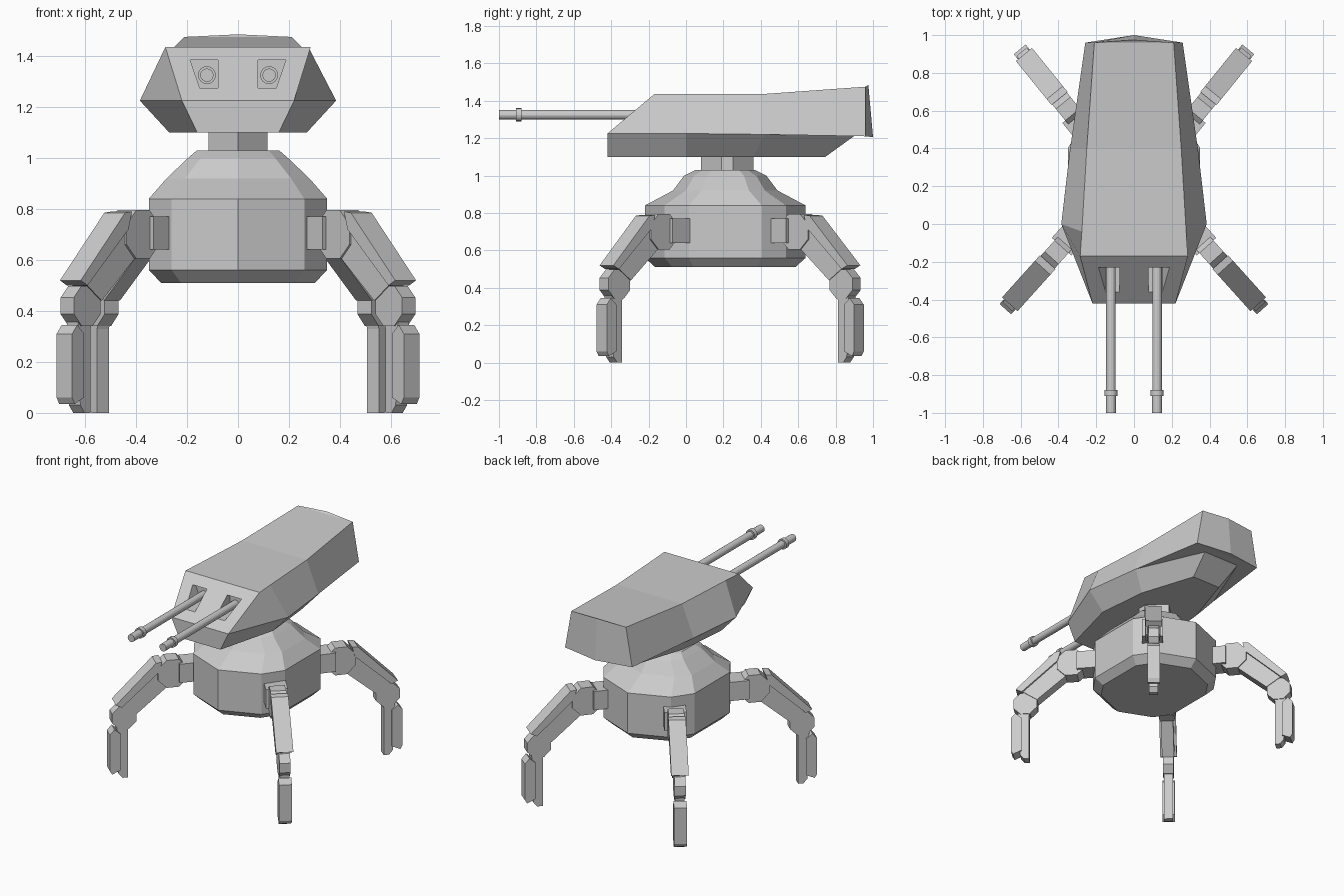
import bpy, bmesh
from math import sin, cos, pi, radians
from mathutils import Matrix

if "Cube" in bpy.data.objects:
    bpy.data.objects.remove(bpy.data.objects["Cube"])


def make(name, verts, faces, matrix=None):
    bm = bmesh.new()
    vs = [bm.verts.new(v) for v in verts]
    for f in faces:
        bm.faces.new([vs[i] for i in f])
    if matrix:
        bm.transform(matrix)
    bmesh.ops.recalc_face_normals(bm, faces=bm.faces)
    me = bpy.data.meshes.new(name)
    bm.to_mesh(me)
    bm.free()
    ob = bpy.data.objects.new(name, me)
    bpy.context.collection.objects.link(ob)
    return ob


def loft(name, rings, strip_caps=False, matrix=None):
    n = len(rings[0])
    verts = [v for r in rings for v in r]
    faces = [(k * n + i, k * n + (i + 1) % n, (k + 1) * n + (i + 1) % n, (k + 1) * n + i)
             for k in range(len(rings) - 1) for i in range(n)]
    for b in (0, n * (len(rings) - 1)):
        if strip_caps:   # strips joining mirrored points, for bent caps
            for i in range((n - 1) // 2):
                quad = (i, i + 1, n - 2 - i, n - 1 - i)
                faces.append([b + j for j in dict.fromkeys(quad)])
        else:
            faces.append(range(b, b + n))
    return make(name, verts, faces, matrix)


def mirror_ring(half):
    # half runs front to back at +x; points on x = 0 are kept once
    return half + [(-x, y, z) for x, y, z in reversed(half) if x > 1e-6]


def prism(name, profile, width, matrix=None):
    # profile in (x, z), extruded along y
    return loft(name, [[(x, s * width / 2, z) for x, z in profile] for s in (-1, 1)],
                matrix=matrix)


def octagon(cx, cz, r):
    return [(cx + r * cos(pi / 8 + i * pi / 4), cz + r * sin(pi / 8 + i * pi / 4))
            for i in range(8)]


def lathe_y(name, x, z, profile, n=16):
    return loft(name, [[(x + r * cos(2 * pi * i / n), y, z + r * sin(2 * pi * i / n))
                        for i in range(n)] for y, r in profile])


# Body with shoulder dome
CY = 0.21
outline = mirror_ring([(0, -.43, 0), (.26, -.325, 0), (.35, -.195, 0),
                       (.35, .195, 0), (.26, .325, 0), (0, .43, 0)])
levels = [(.51, .86, .87), (.56, 1, 1), (.84, 1, 1), (.92, .80, .65),
          (1.0, .56, .51), (1.03, .46, .37)]
loft("body", [[(x * sx, CY + y * sy, z) for x, y, _ in outline] for z, sx, sy in levels])

# Neck
loft("neck", [mirror_ring([(0, .08, z), (.115, .19, z), (.115, .25, z), (0, .36, z)])
              for z in (1.02, 1.11)])

# Turret lower hull, tapering under the overhanging back
loft("turret_belly", [
    mirror_ring([(.16, -.42, 1.10), (.27, 0, 1.10), (.235, .36, 1.10), (.11, .745, 1.10)]),
    mirror_ring([(.22, -.42, 1.225), (.385, 0, 1.225), (.336, .42, 1.22),
                 (.14, .90, 1.212)])], True)

# Turret upper hull, the back rising to a shallow point
upper = loft("turret_hull", [
    mirror_ring([(.22, -.42, 1.225), (.385, 0, 1.225), (.338, .40, 1.22),
                 (.258, .96, 1.21), (0, 1.0, 1.205)]),
    mirror_ring([(.285, -.17, 1.435), (.276, -.04, 1.435), (.25, .40, 1.435),
                 (.21, .96, 1.475), (0, .975, 1.485)])], True)

# Gun slots and barrels
for side, sx in (("left", -1), ("right", 1)):
    slot = [(.078, 1.275), (.15, 1.275), (.188, 1.385), (.078, 1.385)]
    cutter = prism("slot_cutter_" + side, [(sx * x, z) for x, z in slot], .34,
                   Matrix.Translation((0, -.37, 0)))
    cutter.hide_render = True
    cutter.hide_set(True)
    mod = upper.modifiers.new("slot_" + side, 'BOOLEAN')
    mod.operation = 'DIFFERENCE'
    mod.solver = 'EXACT'
    mod.object = cutter
    lathe_y("barrel_" + side, sx * .122, 1.325,
            [(-.17, .025), (-.88, .025), (-.88, .035), (-.91, .035), (-.91, .026), (-1, .026)])

# Leg parts in the plane of the leg, x outwards from the shoulder joint
parts = {
    "hip": ([(-.18, .64), (-.04, .64), (-.04, .77), (-.18, .77)], .14),
    "shoulder": (octagon(0, .70, .103), .10),
    "thigh": ([(.04, .76), (.10, .75), (.33, .51), (.23, .44), (.02, .62)], .08),
    "thigh_armour": ([(.07, .79), (.11, .785), (.37, .52), (.33, .50), (.09, .72)], .11),
    "knee": (octagon(.31, .42, .085), .07),
    "shin": ([(.265, .42), (.36, .42), (.345, .03), (.32, 0), (.285, 0), (.285, .33)], .06),
    "shin_armour": ([(.335, .31), (.375, .345), (.405, .31), (.405, .06), (.39, .035),
                     (.335, .06)], .082),
}
for end, x, y, az in (("front", .41, -.15, -48), ("rear", .35, .61, 51)):
    for side, sx in (("left", -1), ("right", 1)):
        m = (Matrix.Diagonal((sx, 1, 1, 1)) @ Matrix.Translation((x, y, 0))
             @ Matrix.Rotation(radians(az), 4, 'Z'))
        for part, (profile, width) in parts.items():
            prism(f"{end}_{side}_{part}", profile, width, m)
